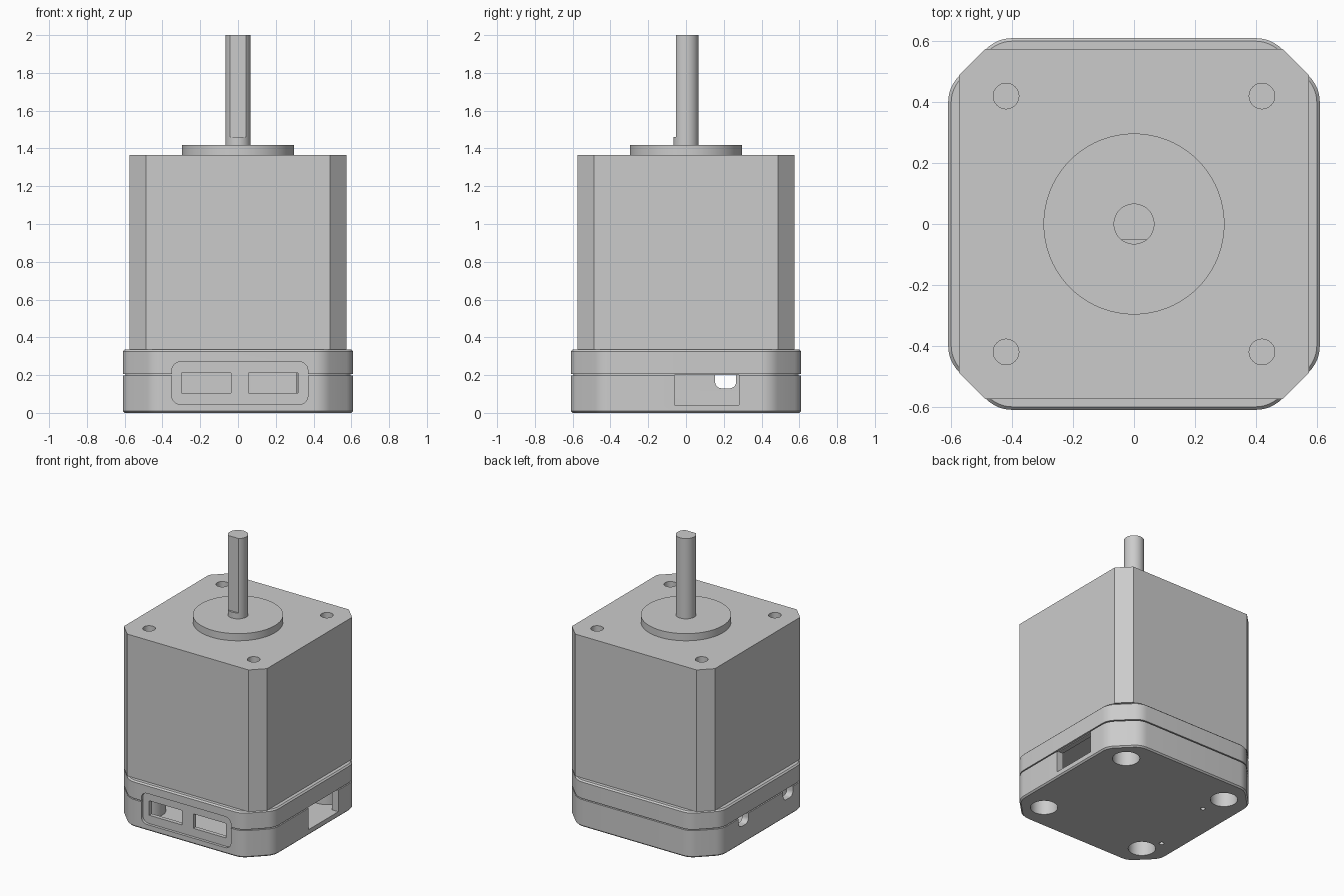
import bpy, bmesh, math
from mathutils import Vector, Matrix

cube = bpy.data.objects.get("Cube")
if cube:
    bpy.data.objects.remove(cube, do_unlink=True)

grey = bpy.data.materials.new("plain_grey")
grey.use_nodes = True
colour = (0.6, 0.6, 0.6, 1)
grey.diffuse_color = colour
grey.node_tree.nodes["Principled BSDF"].inputs["Base Color"].default_value = colour

# Axis maps: profile (u, v) and depth w to world space
UP = Matrix.Identity(4)
ALONG_Y = Matrix(((1, 0, 0, 0), (0, 0, 1, 0), (0, 1, 0, 0), (0, 0, 0, 1)))   # u=x v=z w=y
ALONG_X = Matrix(((0, 0, 1, 0), (1, 0, 0, 0), (0, 1, 0, 0), (0, 0, 0, 1)))   # u=y v=z w=x


def loft(name, rings, axes=UP):
    """Skin a stack of (profile, depth) rings into a closed solid."""
    bm = bmesh.new()
    loops = [[bm.verts.new(axes @ Vector((u, v, w))) for u, v in pts] for pts, w in rings]
    n = len(loops[0])
    for a, b in zip(loops, loops[1:]):
        for i in range(n):
            j = (i + 1) % n
            bm.faces.new((a[i], a[j], b[j], b[i]))
    bm.faces.new(loops[0][::-1])
    bm.faces.new(loops[-1])
    bmesh.ops.recalc_face_normals(bm, faces=bm.faces)
    mesh = bpy.data.meshes.new(name)
    bm.to_mesh(mesh)
    bm.free()
    mesh.materials.append(grey)
    obj = bpy.data.objects.new(name, mesh)
    bpy.context.collection.objects.link(obj)
    return obj


def prism(name, pts, lo, hi, axes=UP):
    return loft(name, [(pts, lo), (pts, hi)], axes)


def circle(r, x=0, y=0, n=48):
    return [(x + r * math.cos(math.tau * i / n), y + r * math.sin(math.tau * i / n))
            for i in range(n)]


def rounded(pts, radii, steps=6):
    """Fillet the corners of a counter-clockwise convex polygon."""
    out = []
    for i, (p, r) in enumerate(zip(pts, radii)):
        p = Vector(p)
        a = (Vector(pts[i - 1]) - p).normalized()
        b = (Vector(pts[(i + 1) % len(pts)]) - p).normalized()
        if r == 0:
            out.append(tuple(p))
            continue
        half = a.angle(b) / 2
        centre = p + (a + b).normalized() * r / math.sin(half)
        start = p + a * r / math.tan(half) - centre
        sweep = math.pi - 2 * half
        for k in range(steps + 1):
            t = sweep * k / steps
            c, s = math.cos(t), math.sin(t)
            out.append((centre.x + start.x * c - start.y * s,
                        centre.y + start.x * s + start.y * c))
    return out


def rect(u0, u1, v0, v1, bottom=0, top=0):
    corners = [(u0, v0), (u1, v0), (u1, v1), (u0, v1)]
    return rounded(corners, [bottom, bottom, top, top])


def octagon(h, c):
    return [(h, -c), (h, c), (c, h), (-c, h), (-h, c), (-h, -c), (-c, -h), (c, -h)]


def outline(inset):
    """Housing outline: chamfered square with soft corners."""
    h = 0.61 - inset
    c = 1.06 - inset * math.sqrt(2) - h
    return rounded(octagon(h, c), [0.12 - inset] * 8)


def cut(target, cutter):
    cutter.hide_render = True
    mod = target.modifiers.new("cut", "BOOLEAN")
    mod.operation = "DIFFERENCE"
    mod.solver = "EXACT"
    mod.object = cutter
    bpy.context.view_layer.objects.active = target
    bpy.ops.object.modifier_apply(modifier=mod.name)
    bpy.data.objects.remove(cutter, do_unlink=True)


def smooth(obj):
    bpy.ops.object.select_all(action="DESELECT")
    obj.select_set(True)
    bpy.context.view_layer.objects.active = obj
    bpy.ops.object.shade_smooth_by_angle(angle=math.radians(30))


screws = [(x, y) for x in (-0.42, 0.42) for y in (-0.42, 0.42)]

# Housing with bevelled rims and a parting groove
rim, lip = 0.01, 0.015
housing = loft("housing", [(outline(d), z) for d, z in (
    (rim, 0), (0, rim), (0, 0.198), (lip, 0.198), (lip, 0.206),
    (0, 0.206), (0, 0.335 - rim), (rim, 0.335))])

# Hollow inside, leaving a boss around each screw
cavity = prism("cavity_cutter", outline(0.05), 0.04, 0.22)
for x, y in screws:
    cut(cavity, prism("boss", circle(0.11, x, y), 0.0, 0.3))
cut(housing, cavity)

# Front recess with two connector slots
cut(housing, prism("recess", rect(-0.35, 0.37, 0.045, 0.27, 0.045, 0.045), -0.7, -0.59, ALONG_Y))
for x in (-0.3, 0.055):
    cut(housing, prism("slot", rect(x, x + 0.262, 0.105, 0.21), -0.7, -0.5, ALONG_Y))

# Side opening and two small notches opposite
cut(housing, prism("opening", rect(-0.06, 0.28, 0.042, 0.2), 0.5, 0.7, ALONG_X))
for y in (0.21, -0.3):
    cut(housing, prism("notch", rect(y - 0.056, y + 0.056, 0.13, 0.2, 0.035), -0.7, -0.5, ALONG_X))

# Screw wells and pin holes in the underside
for x, y in screws:
    cut(housing, prism("well", circle(0.09, x, y), -0.1, 0.18))
for x, y in ((-0.39, 0.24), (-0.475, -0.285)):
    cut(housing, prism("pin_hole", circle(0.016, x, y, 16), -0.1, 0.06))
smooth(housing)

# Motor body with threaded-hole sockets in the top
body = prism("motor_body", octagon(0.575, 0.488), 0.335, 1.365)
for x, y in screws:
    cut(body, prism("socket", circle(0.042, x, y, 32), 1.25, 1.5))
smooth(body)

# Pilot disc
smooth(prism("pilot_disc", circle(0.297, n=96), 1.365, 1.417))

# Shaft with a flat on the front
shaft = prism("shaft", circle(0.067), 1.41, 2.0)
cut(shaft, prism("flat", rect(-0.1, 0.1, -0.2, -0.052), 1.46, 2.1))
smooth(shaft)
